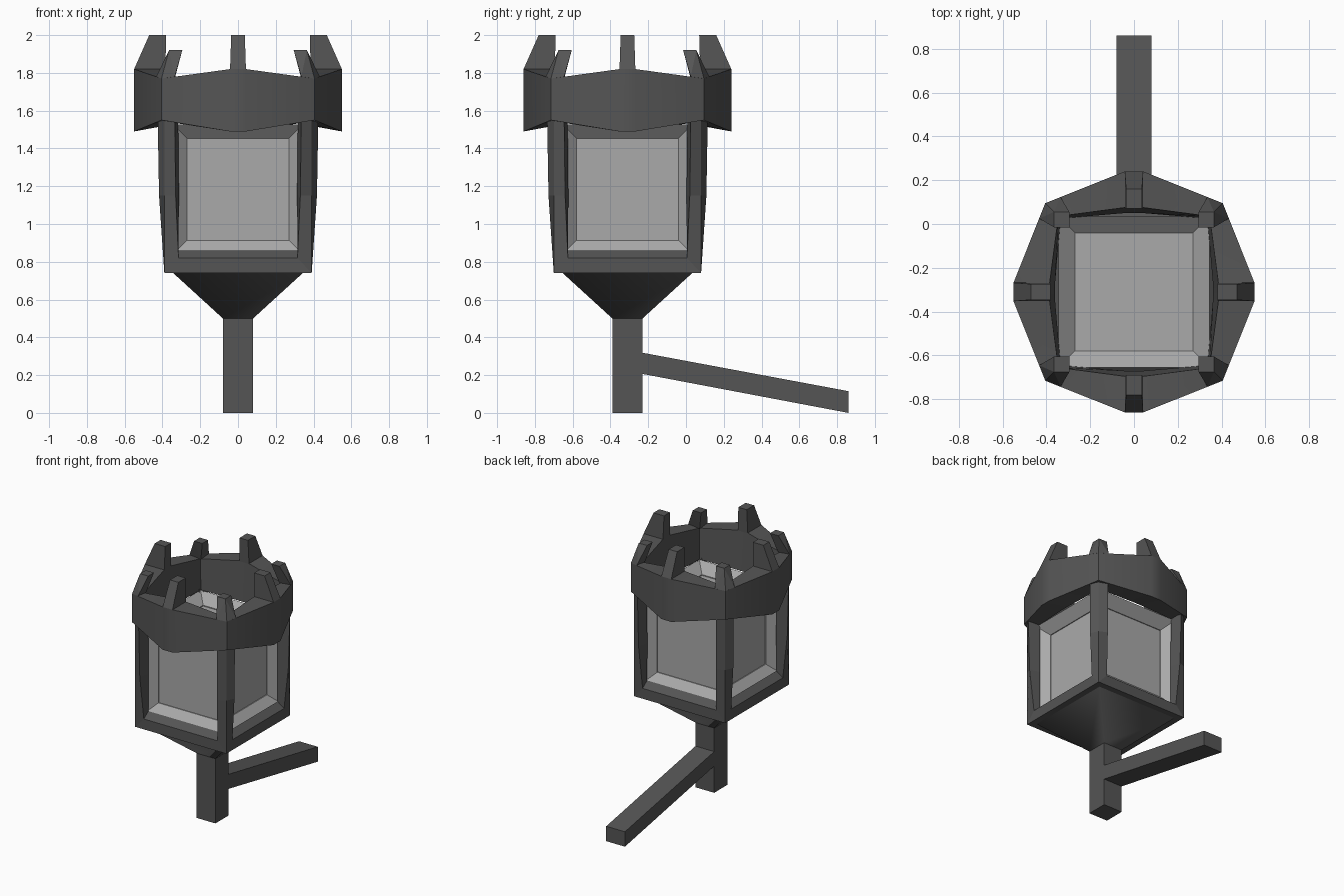
import bpy, bmesh, math
from mathutils import Matrix, Vector

if "Cube" in bpy.data.objects:
    bpy.data.objects.remove(bpy.data.objects["Cube"])

CY = -0.31  # lantern axis position along y


def material(name, v):
    m = bpy.data.materials.new(name)
    m.diffuse_color = (v, v, v, 1)
    m.use_nodes = True
    m.node_tree.nodes["Principled BSDF"].inputs["Base Color"].default_value = m.diffuse_color
    return m


IRON = material("dark_iron", 0.09)
GLASS = material("pale_glass", 0.4)


def finish(bm, name, mat, smooth=None, y=CY):
    bmesh.ops.remove_doubles(bm, verts=bm.verts, dist=0.0005)
    bmesh.ops.recalc_face_normals(bm, faces=bm.faces)
    me = bpy.data.meshes.new(name)
    bm.to_mesh(me)
    bm.free()
    ob = bpy.data.objects.new(name, me)
    bpy.context.collection.objects.link(ob)
    ob.location.y = y
    me.materials.append(mat)
    if smooth:
        bpy.ops.object.select_all(action='DESELECT')
        ob.select_set(True)
        bpy.context.view_layer.objects.active = ob
        bpy.ops.object.shade_smooth_by_angle(angle=math.radians(smooth))
    return ob


def hull(name, pts, mat=IRON, y=CY):
    bm = bmesh.new()
    for p in pts:
        bm.verts.new(p)
    bmesh.ops.convex_hull(bm, input=bm.verts)
    bmesh.ops.dissolve_limit(bm, angle_limit=0.02, verts=bm.verts, edges=bm.edges)
    return finish(bm, name, mat, y=y)


def turn(p, k):
    return Matrix.Rotation(k * math.pi / 2, 3, 'Z') @ Vector(p)


def bridge(bm, loops):
    rows = [[bm.verts.new(p) for p in loop] for loop in loops]
    n = len(rows[0])
    for a, b in zip(rows, rows[1:]):
        for i in range(n):
            j = (i + 1) % n
            bm.faces.new((a[i], a[j], b[j], b[i]))
    return rows


# post
hull("post", [(x, y, z) for x in (-.08, .08) for y in (-.08, .08) for z in (0, .5)])

# slanted wall arm
hull("wall_arm", [(x, y, z) for x in (-.08, .08)
                  for y, z in ((-.25, .21), (-.25, .322), (.86, .115), (.86, 0))], y=0)

# funnel between post and lantern
bm = bmesh.new()
bridge(bm, [[turn((r, r, z), k) for k in range(4)] for r, z in ((.08, .5), (.345, .742))])
finish(bm, "funnel", IRON, smooth=100)

# lantern frame: corner posts and bottom rails, one side repeated four times
corner = [(.39, -.39, .74), (.39, -.39, 1.15), (.39, -.39, 1.55)]
lip = [(.315, -.39, .82), (.33, -.418, 1.15), (.335, -.425, 1.55)]
inner = [(.315, -.335, .86), (.313, -.335, 1.15), (.317, -.335, 1.55)]
rim = (.335, -.335, .74)
bm = bmesh.new()
for k in range(4):
    def face(*pts):
        bm.faces.new([bm.verts.new(turn(p, k)) for p in pts])

    def mir(p):
        return (-p[0], p[1], p[2])
    for a, b in ((corner, lip), (lip, inner)):
        for i in range(2):
            quad = (a[i], a[i + 1], b[i + 1], b[i])
            face(*quad)
            face(*map(mir, quad))
        face(a[0], b[0], mir(b[0]), mir(a[0]))
    face(corner[0], rim, mir(rim), mir(corner[0]))
finish(bm, "lantern_frame", IRON)

# glass box with a bevelled recess on every face
bm = bmesh.new()
bmesh.ops.create_cube(bm, size=.69)
for f in list(bm.faces):
    n = f.normal.copy()
    bmesh.ops.inset_individual(bm, faces=[f], thickness=.097)
    bmesh.ops.translate(bm, verts=f.verts, vec=-n * .075)
glass = finish(bm, "glass_box", GLASS)
glass.location.z = 1.183


# crown collar: ring pointed at the middle of each side
def ring(mid, half, cor, zmid, zcor):
    pts = []
    for k in range(4):
        pts += [turn(p, k) for p in ((mid, -half, zmid), (mid, half, zmid), (cor, cor, zcor))]
    return pts


bm = bmesh.new()
loops = [ring(.55, .042, .405, 1.49, 1.55), ring(.55, .042, .405, 1.82, 1.77),
         ring(.385, .042, .345, 1.82, 1.77), ring(.36, .042, .335, 1.525, 1.535)]
bridge(bm, loops + loops[:1])
finish(bm, "crown_collar", IRON, smooth=30)

# crown prongs: tall at the sides, short at the corners
for k in range(4):
    tall = [(x, s * w, z) for s in (-1, 1) for x, w, z in
            ((.55, .042, 1.82), (.385, .042, 1.81), (.47, .036, 2), (.38, .036, 2))]
    hull(f"side_prong_{k + 1}", [turn(p, k) for p in tall])
    short = [(.405, .405, 1.77), (.433, .335, 1.78), (.335, .433, 1.78), (.335, .335, 1.77)]
    short += [(x, y, 1.92) for x in (.295, .365) for y in (.295, .365)]
    hull(f"corner_prong_{k + 1}", [turn(p, k) for p in short])
